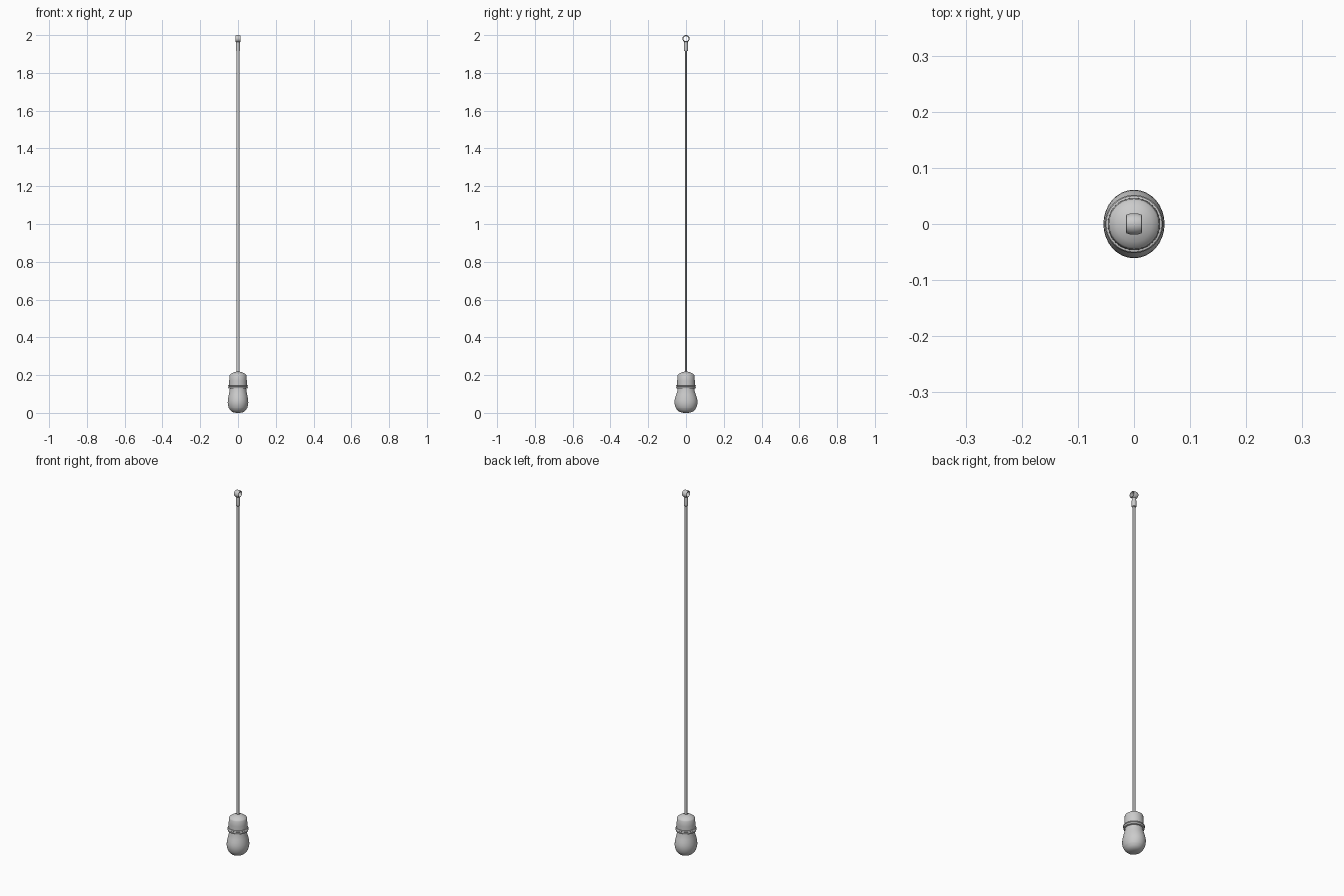
import bpy, bmesh, math

if "Cube" in bpy.data.objects:
    bpy.data.objects.remove(bpy.data.objects["Cube"])

def loft(name, rows, seg=32, angle=30, closed=False, axis='Z', loc=(0, 0, 0)):
    """Elliptical rings (z, rx, ry) joined into one skin."""
    bm = bmesh.new()
    rings = []
    for z, rx, ry in rows:
        ring = []
        for i in range(seg):
            a = 2 * math.pi * i / seg
            p = (rx * math.cos(a), ry * math.sin(a), z)
            if axis == 'X':
                p = (p[2], p[0], p[1])
            ring.append(bm.verts.new(p))
        rings.append(ring)
    pairs = list(zip(rings, rings[1:]))
    if closed:
        pairs.append((rings[-1], rings[0]))
    for a, b in pairs:
        for i in range(seg):
            j = (i + 1) % seg
            bm.faces.new((a[i], a[j], b[j], b[i]))
    if not closed:
        bm.faces.new(rings[0])
        bm.faces.new(rings[-1])
    bmesh.ops.recalc_face_normals(bm, faces=bm.faces)
    me = bpy.data.meshes.new(name)
    bm.to_mesh(me)
    bm.free()
    ob = bpy.data.objects.new(name, me)
    ob.location = loc
    bpy.context.collection.objects.link(ob)
    bpy.ops.object.select_all(action='DESELECT')
    ob.select_set(True)
    bpy.context.view_layer.objects.active = ob
    bpy.ops.object.shade_smooth_by_angle(angle=math.radians(angle))
    return ob

def round_rows(pairs):
    return [(z, r, r) for z, r in pairs]

# Lower grip: round neck swelling into an oval bulb with a shallow base cap
loft("bulb_grip", [
    (0.0, 0.010, 0.011), (0.002, 0.022, 0.024), (0.007, 0.034, 0.037),
    (0.015, 0.042, 0.046), (0.025, 0.048, 0.053), (0.027, 0.049, 0.054),
    (0.040, 0.053, 0.059), (0.055, 0.0545, 0.061), (0.070, 0.0535, 0.060),
    (0.085, 0.051, 0.056), (0.100, 0.048, 0.051), (0.115, 0.0445, 0.046),
    (0.135, 0.043, 0.043)])

# Collar with a raised bead around its lower edge
loft("collar_ring", round_rows([
    (0.128, 0.046), (0.130, 0.051), (0.138, 0.052), (0.141, 0.049),
    (0.144, 0.052), (0.148, 0.050), (0.149, 0.046)]))

# Upper socket with domed top
loft("socket", round_rows([
    (0.130, 0.047), (0.170, 0.0465), (0.198, 0.045), (0.203, 0.042),
    (0.210, 0.032), (0.215, 0.021), (0.218, 0.010)]))

# Flat hanging cord
loft("cord", [(0.21, 0.008, 0.0045), (1.967, 0.008, 0.0045)], seg=16, angle=60)

# Crimp sleeve at the cord's upper end
loft("crimp_sleeve", round_rows([
    (1.915, 0.009), (1.917, 0.011), (1.950, 0.011), (1.968, 0.009)]), seg=24)

# Hanging eye: a wide band with a bulging outside, lying along x
loft("hanging_eye", round_rows([
    (-0.014, 0.0145), (-0.0135, 0.0165), (-0.007, 0.0185), (0.0, 0.019),
    (0.007, 0.0185), (0.0135, 0.0165), (0.014, 0.0145),
    (0.007, 0.0135), (-0.007, 0.0135)]),
    closed=True, axis='X', loc=(0, 0, 1.981))
